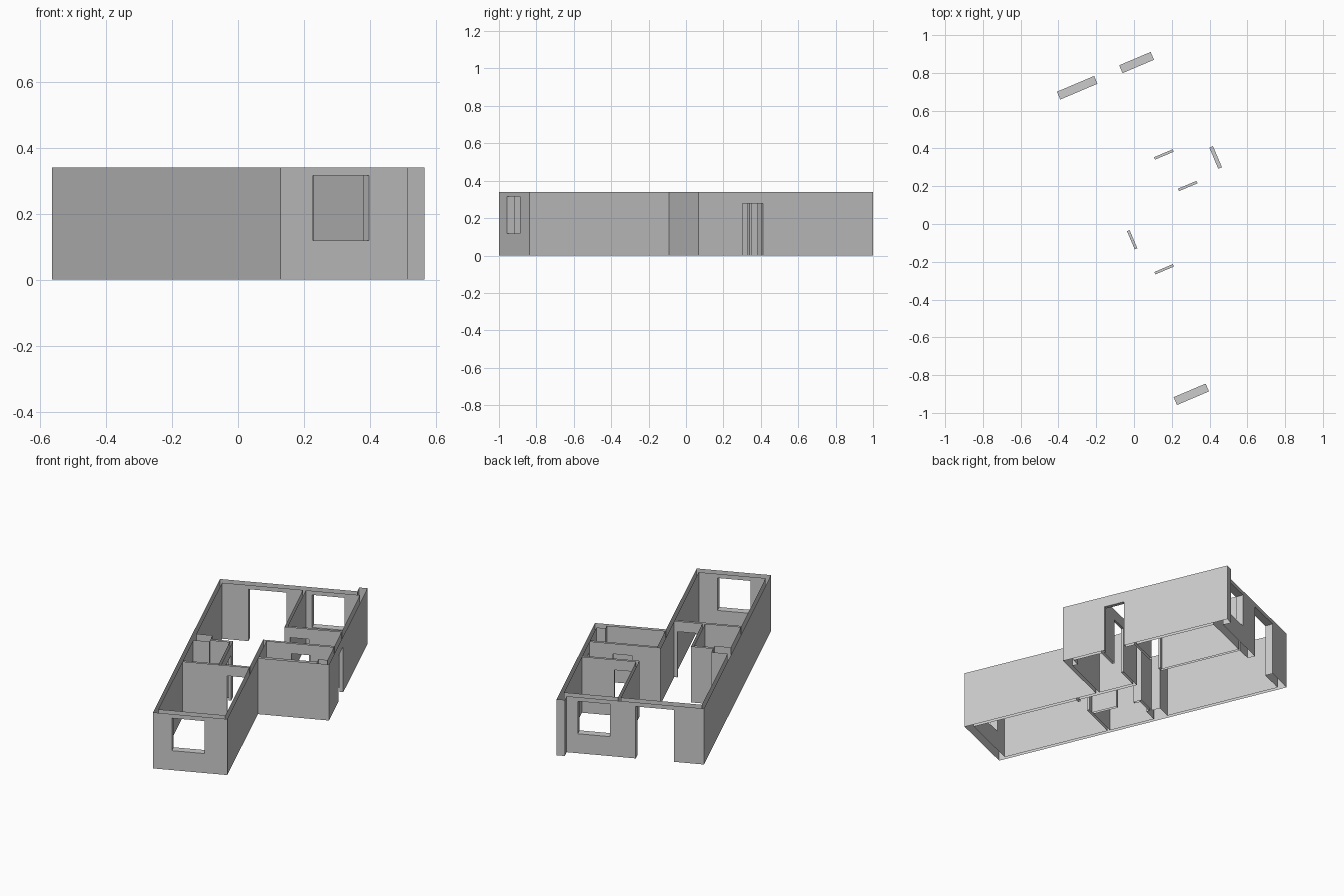
import bpy, bmesh, math
from mathutils import Matrix

if "Cube" in bpy.data.objects:
    bpy.data.objects.remove(bpy.data.objects["Cube"])

H = 0.34                                    # wall height
TURN = Matrix.Rotation(math.radians(23), 4, 'Z')   # plan is turned on the grid

# Openings: name, axis they run along, start, end, wall face 1, wall face 2, bottom, top
OPENINGS = [
    ("front_window",   'u', -0.165, 0.019, -0.971, -0.926, 0.118, 0.315),
    ("back_window",    'u', 0.256, 0.437, 0.759, 0.804, 0.118, 0.315),
    ("back_door",      'u', -0.102, 0.112, 0.759, 0.804, 0.0, 0.315),
    ("entrance_door",  'v', 0.095, 0.216, 0.525, 0.546, 0.0, 0.277),
    ("bedroom_door",   'u', 0.236, 0.343, 0.270, 0.284, 0.0, 0.277),
    ("wing_door",      'u', 0.287, 0.394, 0.067, 0.081, 0.0, 0.277),
    ("bath_door",      'v', -0.125, -0.020, -0.049, -0.034, 0.0, 0.277),
    ("front_room_door", 'u', 0.0, 0.106, -0.290, -0.276, 0.0, 0.277),
]


def place(axis, along, across, z):
    return (along, across, z) if axis == 'u' else (across, along, z)


def add_face(bm, pts):
    bm.faces.new([bm.verts.new(p) for p in pts])


def finish(bm, name):
    bmesh.ops.remove_doubles(bm, verts=bm.verts, dist=1e-5)
    bm.transform(TURN)
    me = bpy.data.meshes.new(name)
    bm.to_mesh(me)
    bm.free()
    bpy.context.collection.objects.link(bpy.data.objects.new(name, me))


def wall_loop(name, pts):
    """Open-topped vertical wall faces along a plan outline, with openings left out."""
    bm = bmesh.new()
    for (u0, v0), (u1, v1) in zip(pts, pts[1:] + pts[:1]):
        axis = 'u' if abs(v0 - v1) < 1e-6 else 'v'
        s, e, pos = (u0, u1, v0) if axis == 'u' else (v0, v1, u0)
        lo, hi = min(s, e), max(s, e)
        holes = [o for o in OPENINGS if o[1] == axis and lo < o[2] and o[3] < hi
                 and min(abs(pos - o[4]), abs(pos - o[5])) < 1e-4]
        cuts = sorted({s, e, *[x for o in holes for x in o[2:4]]}, reverse=s > e)
        zs = sorted({0.0, H, *[z for o in holes for z in o[6:8]]})
        for a, b in zip(cuts, cuts[1:]):
            for z0, z1 in zip(zs, zs[1:]):
                m, mz = (a + b) / 2, (z0 + z1) / 2
                if any(o[2] < m < o[3] and o[6] < mz < o[7] for o in holes):
                    continue
                add_face(bm, [place(axis, a, pos, z0), place(axis, b, pos, z0),
                              place(axis, b, pos, z1), place(axis, a, pos, z1)])
    finish(bm, name)


def reveal(name, axis, a, b, p, q, z0, z1):
    """Jambs, lintel and (for windows) sill inside an opening."""
    bm = bmesh.new()
    for x in (a, b):
        add_face(bm, [place(axis, x, p, z0), place(axis, x, q, z0),
                      place(axis, x, q, z1), place(axis, x, p, z1)])
    for z in ([z1, z0] if z0 > 0 else [z1]):
        add_face(bm, [place(axis, a, p, z), place(axis, b, p, z),
                      place(axis, b, q, z), place(axis, a, q, z)])
    finish(bm, name + "_reveal")


# Outside of the building, with the projecting end at the back right
wall_loop("outer_wall", [(-0.272, -0.971), (0.146, -0.971), (0.146, -0.16), (0.546, -0.16),
                         (0.546, 0.8546), (0.50, 0.8546), (0.50, 0.804), (-0.272, 0.804)])

# Room outlines (clockwise, so faces look into the rooms)
ROOMS = {
    "front_room": [(-0.251, -0.926), (-0.251, -0.290), (0.125, -0.290), (0.125, -0.926)],
    "bathroom": [(-0.251, -0.276), (-0.251, -0.005), (-0.16, -0.005), (-0.16, 0.013),
                 (-0.049, 0.013), (-0.049, -0.276)],
    "wing_room": [(0.146, -0.139), (0.146, 0.067), (0.525, 0.067), (0.525, -0.105),
                  (0.475, -0.105), (0.475, -0.139)],
    "bedroom": [(0.220, 0.284), (0.220, 0.759), (0.525, 0.759), (0.525, 0.284)],
    "living_hall": [(-0.034, -0.276), (-0.034, 0.028), (-0.16, 0.028), (-0.16, 0.078),
                    (-0.251, 0.078), (-0.251, 0.759), (0.205, 0.759), (0.205, 0.270),
                    (0.525, 0.270), (0.525, 0.081), (0.125, 0.081), (0.125, -0.276)],
}
for room, outline in ROOMS.items():
    wall_loop(room + "_walls", outline)

# Door and window reveals
for opening in OPENINGS:
    reveal(*opening)
